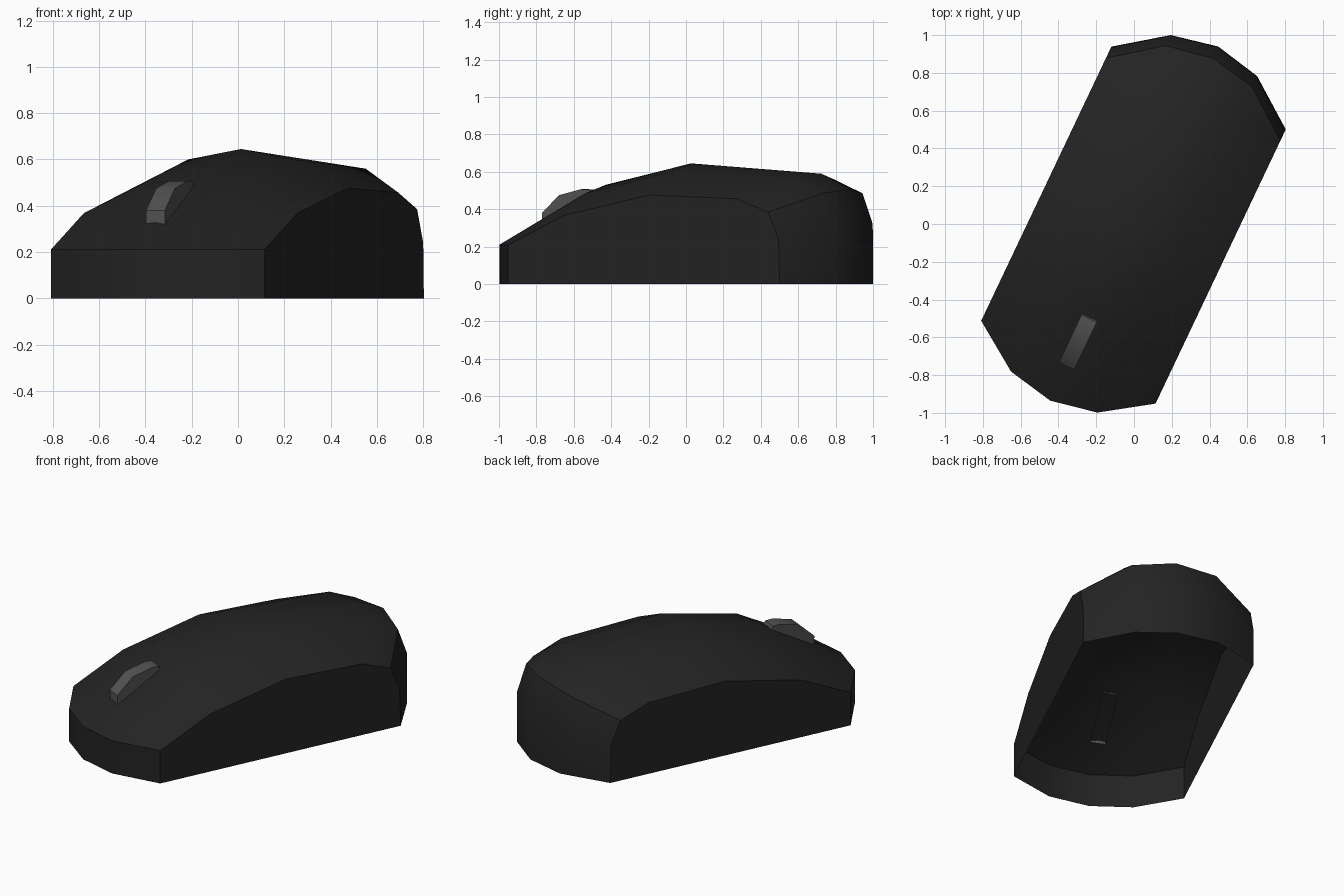
import bpy, bmesh, math
from mathutils import Matrix

if "Cube" in bpy.data.objects:
    bpy.data.objects.remove(bpy.data.objects["Cube"])

TURN = Matrix.Rotation(math.radians(-25.4), 4, 'Z')


def material(name, value):
    m = bpy.data.materials.new(name)
    m.diffuse_color = (value, value, value, 1)
    m.use_nodes = True
    m.node_tree.nodes["Principled BSDF"].inputs["Base Color"].default_value = m.diffuse_color
    return m


def finish(bm, name, mat, angle):
    bmesh.ops.recalc_face_normals(bm, faces=bm.faces)
    bm.transform(TURN)
    me = bpy.data.meshes.new(name)
    bm.to_mesh(me)
    bm.free()
    me.materials.append(mat)
    ob = bpy.data.objects.new(name, me)
    bpy.context.collection.objects.link(ob)
    bpy.ops.object.select_all(action='DESELECT')
    ob.select_set(True)
    bpy.context.view_layer.objects.active = ob
    bpy.ops.object.shade_smooth_by_angle(angle=math.radians(angle))


black = material("black plastic", 0.017)
grey = material("grey rubber", 0.085)

# Mouse shell, open underneath: rows front to back, each (length, height)
# for the centre, quarter and edge columns, mirrored left to right
widths = [0.0, 0.253, 0.511]
rows = [
    [(-1.035, 0.0), (-0.985, 0.0), (-0.81, 0.0)],
    [(-1.035, 0.21), (-0.985, 0.21), (-0.81, 0.21)],
    [(-0.477, 0.53), (-0.477, 0.485), (-0.477, 0.368)],
    [(0.03, 0.645), (0.03, 0.60), (0.03, 0.476)],
    [(0.80, 0.59), (0.755, 0.56), (0.541, 0.456)],
    [(0.971, 0.508), (0.925, 0.485), (0.729, 0.385)],
    [(1.037, 0.335), (0.985, 0.32), (0.79, 0.24)],
    [(1.04, 0.0), (0.987, 0.0), (0.797, 0.0)],
]
bm = bmesh.new()
grid = []
for row in rows:
    line = []
    for c in (-2, -1, 0, 1, 2):
        y, z = row[abs(c)]
        line.append(bm.verts.new((math.copysign(widths[abs(c)], c), y, z)))
    grid.append(line)
for a, b in zip(grid, grid[1:]):
    for i in range(4):
        bm.faces.new((a[i], a[i + 1], b[i + 1], b[i]))
# Flat side walls
for c in (0, 4):
    bm.faces.new([line[c] for line in grid])
finish(bm, "mouse_shell", black, 30)

# Scroll wheel cap: raised strip with side walls sunk just below the shell
profile = [(-0.83, 0.305), (-0.832, 0.38), (-0.73, 0.475),
           (-0.60, 0.507), (-0.555, 0.505), (-0.54, 0.475)]
bm = bmesh.new()
left = [bm.verts.new((-0.045, y, z)) for y, z in profile]
right = [bm.verts.new((0.045, y, z)) for y, z in profile]
for i in range(len(profile) - 1):
    bm.faces.new((left[i], right[i], right[i + 1], left[i + 1]))
bm.faces.new(left)
bm.faces.new(right)
finish(bm, "scroll_wheel", grey, 40)
